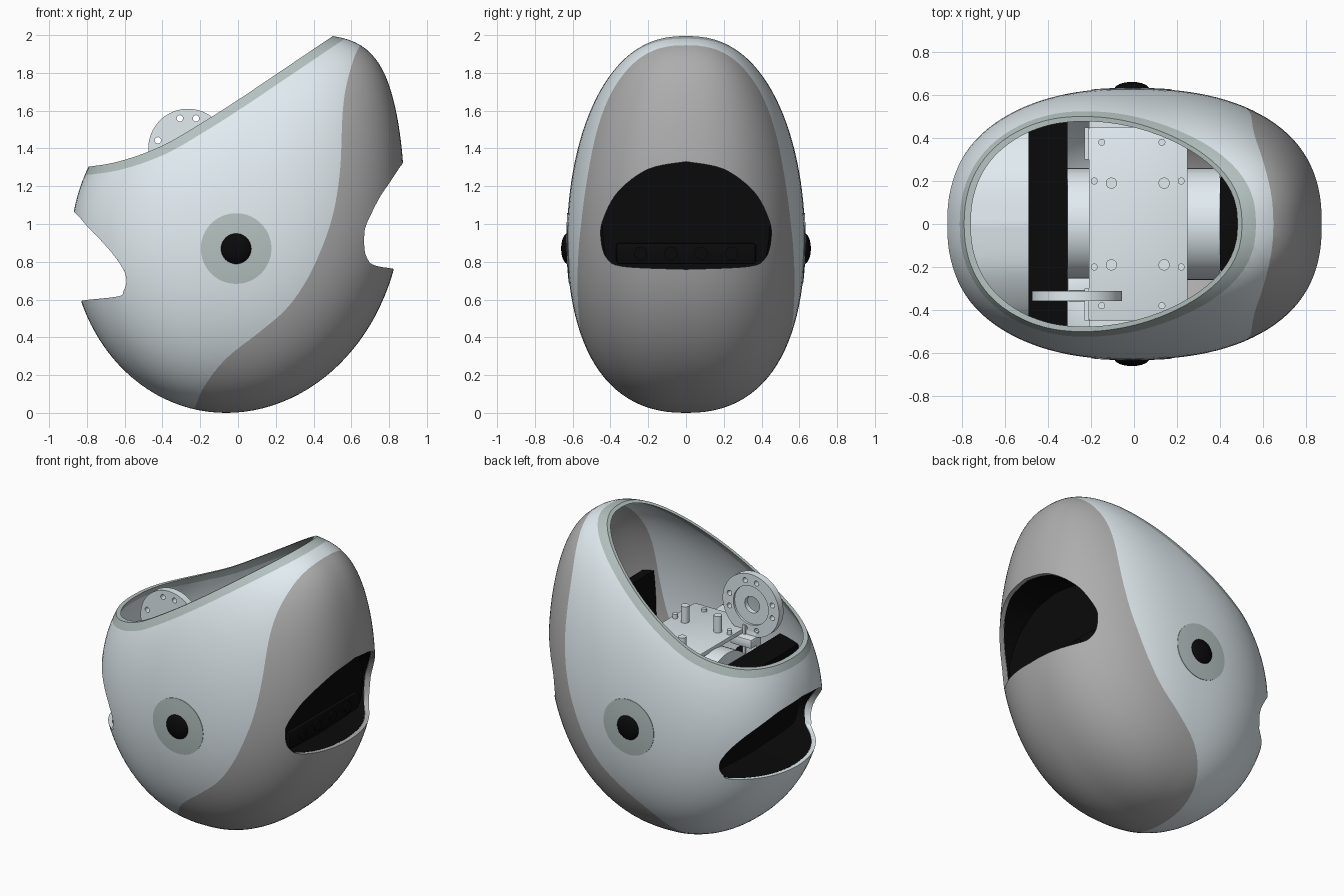
import bpy, bmesh, math
from mathutils import Vector, Matrix

if "Cube" in bpy.data.objects:
    bpy.data.objects.remove(bpy.data.objects["Cube"])


def material(name, rgb):
    m = bpy.data.materials.new(name)
    m.diffuse_color = (*rgb, 1)
    m.use_nodes = True
    m.node_tree.nodes["Principled BSDF"].inputs["Base Color"].default_value = m.diffuse_color
    return m


WHITE = material("pale_blue_white", (0.76, 0.84, 0.88))
GREY = material("warm_grey", (0.42, 0.42, 0.42))
TRIM = material("grey_green", (0.46, 0.54, 0.53))
BLACK = material("black", (0.003, 0.003, 0.003))


def finish(ob, mat, angle=35):
    ob.data.materials.clear()
    ob.data.materials.append(mat)
    bpy.ops.object.select_all(action='DESELECT')
    ob.select_set(True)
    bpy.context.view_layer.objects.active = ob
    bpy.ops.object.shade_smooth_by_angle(angle=math.radians(angle))
    return ob


def from_bmesh(name, bm):
    me = bpy.data.meshes.new(name)
    bm.to_mesh(me)
    bm.free()
    ob = bpy.data.objects.new(name, me)
    bpy.context.collection.objects.link(ob)
    return ob


def copy(ob, name):
    new = ob.copy()
    new.data = ob.data.copy()
    new.name = name
    bpy.context.collection.objects.link(new)
    return new


def boolean(ob, cutter, op='DIFFERENCE'):
    mod = ob.modifiers.new("cut", 'BOOLEAN')
    mod.operation, mod.solver, mod.object = op, 'EXACT', cutter
    bpy.context.view_layer.objects.active = ob
    bpy.ops.object.modifier_apply(modifier=mod.name)


def spline(pts, n=6):
    """Catmull-Rom curve through 2D points."""
    p = [Vector(q) for q in [pts[0], *pts, pts[-1]]]
    out = []
    for a, b, c, d in zip(p, p[1:], p[2:], p[3:]):
        for i in range(n):
            t = i / n
            out.append(0.5 * (2 * b + (c - a) * t + (2 * a - 5 * b + 4 * c - d) * t * t
                              + (3 * b - a - 3 * c + d) * t ** 3))
    return out + [p[-1]]


def prism(name, pts, axis, lo, hi):
    """Extrude a 2D outline along y (points are x, z) or along x (points are y, z)."""
    bm = bmesh.new()
    place = (lambda p, d: (p[0], d, p[1])) if axis == 'y' else (lambda p, d: (d, p[0], p[1]))
    a = [bm.verts.new(place(p, lo)) for p in pts]
    b = [bm.verts.new(place(p, hi)) for p in pts]
    bm.faces.new(a)
    bm.faces.new(b[::-1])
    for i in range(len(pts)):
        j = (i + 1) % len(pts)
        bm.faces.new((a[i], b[i], b[j], a[j]))
    bmesh.ops.recalc_face_normals(bm, faces=bm.faces)
    return from_bmesh(name, bm)


def box(name, x, y, z, bevel=0.0):
    bm = bmesh.new()
    bmesh.ops.create_cube(bm, size=1)
    for v in bm.verts:
        v.co = [(r[0] + r[1]) / 2 + c * (r[1] - r[0]) for c, r in zip(v.co, (x, y, z))]
    if bevel:
        bmesh.ops.bevel(bm, geom=bm.edges[:], offset=bevel, segments=2, affect='EDGES', profile=0.5)
    return from_bmesh(name, bm)


def cylinder(name, centre, r, depth, axis='z', sides=48):
    rot = {'x': Matrix.Rotation(math.pi / 2, 4, 'Y'), 'y': Matrix.Rotation(math.pi / 2, 4, 'X'),
           'z': Matrix()}[axis]
    bm = bmesh.new()
    bmesh.ops.create_cone(bm, cap_ends=True, segments=sides, radius1=r, radius2=r, depth=depth,
                          matrix=Matrix.Translation(centre) @ rot)
    return from_bmesh(name, bm)


def egg(name, scales, rings=56, sides=112):
    """Leaning egg; a second, smaller scale makes it a hollow shell."""
    bm = bmesh.new()
    for level, k in enumerate(scales):
        rows = []
        for i in range(rings + 1):
            phi = math.pi * i / rings
            z, s = 1 - math.cos(phi), math.sin(phi)
            cx = -0.063 + 0.04 * z + 0.0125 * z ** 5
            w = abs(s) ** 0.88 * (0.615 + 0.11 * (1 - z / 2) ** 3)
            row = []
            for j in range(1 if i in (0, rings) else sides):
                t = 2 * math.pi * j / sides
                co, si = math.cos(t), math.sin(t)
                n, a = (2.4, 0.88 * s) if co > 0 else (2.25, 0.868 * s)
                x = math.copysign(abs(co) ** (2 / n), co) * a
                y = math.copysign(abs(si) ** (2 / n), si) * w
                row.append(bm.verts.new((cx + k * x, k * y, 1 + (k + 1) / 2 * (z - 1))))
            rows.append(row)
        for lo, hi in zip(rows, rows[1:]):
            for j in range(sides):
                q = [lo[j % len(lo)], lo[(j + 1) % len(lo)], hi[(j + 1) % len(hi)], hi[j % len(hi)]]
                q = list(dict.fromkeys(q))
                bm.faces.new(q[::-1] if level else q)
    return from_bmesh(name, bm)


def opening(half):
    right = spline(half)
    return right + [Vector((-p.x, p.y)) for p in right[-2:0:-1]]


# Cutters: sloped top, trim band, colour seam, front and back openings
top = spline([(-1.1, 1.28), (-0.78, 1.305), (-0.6, 1.34), (-0.4, 1.415), (-0.2, 1.53),
              (0, 1.657), (0.25, 1.825), (0.51, 2.0), (0.8, 2.19)])
lid = [(1.2, 2.6), (-1.1, 2.6)]
cut_top = prism("cut_top", top + lid, 'y', -1, 1)
cut_band = prism("cut_band", [p + Vector((0.025, -0.04)) for p in top] + lid, 'y', -1, 1)
seam = spline([(0.8, 2.1), (0.65, 1.95), (0.585, 1.78), (0.555, 1.6), (0.54, 1.28), (0.50, 1.04),
               (0.43, 0.84), (0.35, 0.68), (0.25, 0.545), (0.11, 0.425), (-0.06, 0.29), (-0.175, 0.145),
               (-0.23, 0.02), (-0.25, -0.1)])
cut_seam = prism("cut_seam", seam + [(1.5, -0.1), (1.5, 2.1)], 'y', -1, 1)
front_outline = opening([(0, 1.33), (0.2, 1.29), (0.36, 1.17), (0.44, 1.02), (0.45, 0.92),
                         (0.42, 0.82), (0.33, 0.775), (0, 0.76)])
back_outline = opening([(0, 1.07), (0.2, 1.04), (0.36, 0.95), (0.45, 0.85), (0.49, 0.74),
                        (0.47, 0.65), (0.4, 0.61), (0, 0.59)])
cut_front = prism("cut_front", front_outline, 'x', 0.2, 1.3)
cut_back = prism("cut_back", back_outline, 'x', -1.3, -0.2)
cutters = [cut_top, cut_band, cut_seam, cut_front, cut_back]

# Shell, split into main shell, front panel and rim trim
shell = egg("main_shell", (1, 0.968))
boolean(shell, cut_top)
rim = copy(shell, "opening_rim")
boolean(rim, cut_band, 'INTERSECT')
boolean(shell, cut_band)
boolean(shell, cut_front)
boolean(shell, cut_back)
panel = copy(shell, "front_panel")
boolean(panel, cut_seam, 'INTERSECT')
boolean(shell, cut_seam)
finish(shell, WHITE)
finish(panel, GREY)
finish(rim, TRIM)

# Side rings following the shell, with black domed buttons
rings = egg("side_rings", (1.005, 0.98))
disc = cylinder("cut_disc", (-0.01, 0, 0.87), 0.187, 2, 'y', 64)
boolean(rings, disc, 'INTERSECT')
cutters.append(disc)
finish(rings, TRIM)
for side, name in ((-1, "right"), (1, "left")):
    bm = bmesh.new()
    bmesh.ops.create_uvsphere(bm, u_segments=32, v_segments=16, radius=1,
                              matrix=Matrix.Translation((-0.01, side * 0.625, 0.87))
                              @ Matrix.Diagonal((0.082, 0.036, 0.082, 1)))
    finish(from_bmesh(name + "_side_button", bm), BLACK)

# Black screens behind both openings, joined to the shell by short tunnels
for name, x, z, outline, cut, reach in (
        ("front", (0.56, 0.62), (0.7, 1.36), front_outline, cut_front, (0.57, 1.3)),
        ("back", (-0.49, -0.31), (0.5, 1.13), back_outline, cut_back, (-1.3, -0.47))):
    screen = egg(name + "_screen", (0.95,))
    block = box("cut_block", x, (-1, 1), z)
    boolean(screen, block, 'INTERSECT')
    finish(screen, BLACK)
    cutters.append(block)
    mid = Vector((0, sum(z) / 2))
    inner = cut
    for part, size, mat in (("tunnel", 1.015, BLACK), ("tunnel_cover", 1.025, WHITE)):
        tunnel = egg(f"{name}_{part}", (0.966,))
        wall = prism("cut_wall", [mid + (p - mid) * size for p in outline], 'x', *reach)
        through = prism("cut_through", [mid + (p - mid) * (size - 0.01) for p in outline], 'x', -1.4, 1.4)
        boolean(tunnel, wall, 'INTERSECT')
        boolean(tunnel, inner if part == "tunnel" else through)
        finish(tunnel, mat)
        cutters += [wall, through]

# Sensor bar in the front opening
finish(box("sensor_bar", (0.6, 0.645), (-0.37, 0.37), (0.79, 0.9), 0.015), BLACK)
for i, y in enumerate((-0.24, -0.08, 0.08, 0.24)):
    finish(cylinder(f"sensor_lens_{i}", (0.645, y, 0.845), 0.035, 0.02, 'x', 24), BLACK)

# Inner body drum, mounting plate, brackets and screw posts
finish(cylinder("inner_drum", (0.045, 0, 0.95), 0.26, 0.71, 'x'), WHITE)
finish(box("front_inner_box", (0.4, 0.49), (-0.22, 0.22), (0.8, 1.2), 0.01), BLACK)
finish(box("mounting_plate", (-0.21, 0.25), (-0.45, 0.45), (1.2, 1.23), 0.006), WHITE)
for s in (-1, 1):
    finish(box("plate_bracket", (-0.21, 0.13), *[sorted((s * 0.44, s * 0.58)), (1.17, 1.2)]), WHITE)
    finish(box("plate_flange", (-0.23, -0.21), *[sorted((s * 0.3, s * 0.45)), (1.05, 1.26)]), WHITE)
    for x, y, r, h in ((-0.105, 0.19, 0.026, 0.12), (0.14, 0.19, 0.026, 0.12), (-0.185, 0.2, 0.016, 0.04),
                       (0.22, 0.2, 0.016, 0.04), (-0.15, 0.38, 0.016, 0.03), (0.13, 0.38, 0.016, 0.03)):
        finish(cylinder("screw_post", (x, s * y, 1.22 + h / 2), r, h, 'z', 20), WHITE)

# Upright bolt wheel on its arm
hub = (-0.265, -0.335, 1.40)
wheel = cylinder("bolt_wheel", hub, 0.21, 0.048, 'y', 64)
holes = [cylinder("cut_recess", (hub[0], hub[1] + 0.035, hub[2]), 0.13, 0.05, 'y'),
         cylinder("cut_hub", hub, 0.055, 0.2, 'y', 32)]
for i in range(8):
    a = math.radians(90 * (i // 2) + (15 if i % 2 else -15))
    holes.append(cylinder("cut_bolt", (hub[0] + 0.165 * math.cos(a), hub[1], hub[2] + 0.165 * math.sin(a)),
                          0.017, 0.2, 'y', 16))
for h in holes:
    boolean(wheel, h)
cutters += holes
finish(wheel, WHITE)
finish(box("wheel_arm", (-0.31, -0.22), (-0.36, -0.31), (0.95, 1.23), 0.008), WHITE)
finish(box("wheel_arm_foot", (-0.31, -0.15), (-0.36, -0.25), (1.14, 1.2), 0.008), WHITE)

for c in cutters:
    bpy.data.objects.remove(c)
